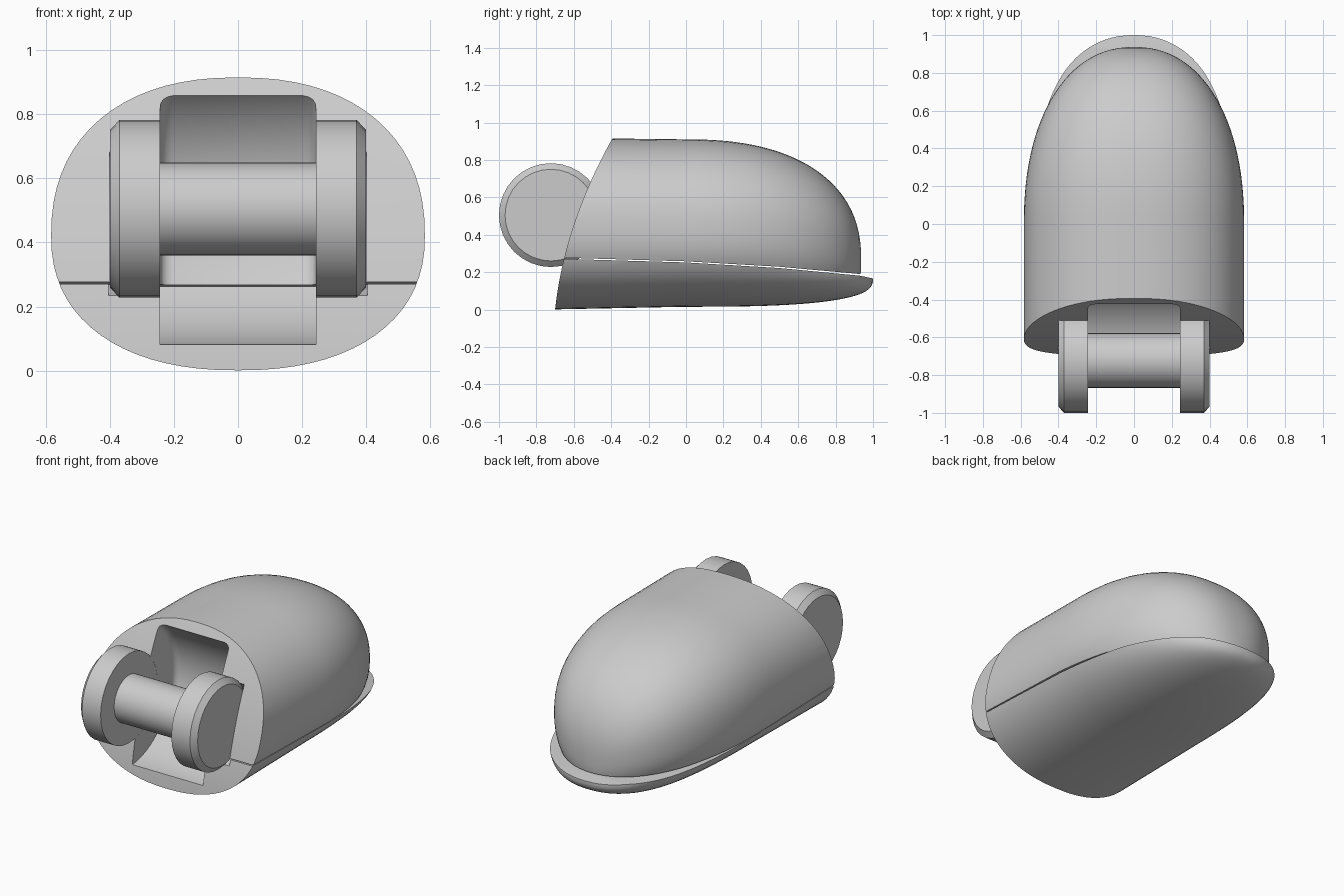
import bpy, bmesh, math

if "Cube" in bpy.data.objects:
    bpy.data.objects.remove(bpy.data.objects["Cube"], do_unlink=True)

grey = bpy.data.materials.new("light grey")
grey.use_nodes = True
grey.diffuse_color = (0.6, 0.6, 0.6, 1)
grey.node_tree.nodes["Principled BSDF"].inputs["Base Color"].default_value = (0.6, 0.6, 0.6, 1)

WIDTH = 0.583
AXLE_Y, AXLE_Z = -0.7225, 0.505


def make_object(name, rings):
    """Skin a list of equal rings and cap both ends."""
    bm = bmesh.new()
    loops = [[bm.verts.new(p) for p in ring] for ring in rings]
    count = len(loops[0])
    for a, b in zip(loops, loops[1:]):
        for i in range(count):
            j = (i + 1) % count
            bm.faces.new((a[i], a[j], b[j], b[i]))
    bm.faces.new(loops[0])
    bm.faces.new(loops[-1])
    bmesh.ops.recalc_face_normals(bm, faces=bm.faces)
    mesh = bpy.data.meshes.new(name)
    bm.to_mesh(mesh)
    bm.free()
    mesh.materials.append(grey)
    obj = bpy.data.objects.new(name, mesh)
    bpy.context.collection.objects.link(obj)
    return obj


def lathe(name, profile, segments):
    """Turn an (x, radius) profile around the axle line."""
    angles = [2 * math.pi * i / segments for i in range(segments)]
    return make_object(name, [[(x, AXLE_Y + r * math.cos(a), AXLE_Z + r * math.sin(a))
                               for a in angles] for x, r in profile])


def prism(name, outline):
    """Extrude a (y, z) outline across the whole width."""
    return make_object(name, [[(x, y, z) for y, z in outline] for x in (-1, 1)])


def select(obj):
    bpy.ops.object.select_all(action="DESELECT")
    obj.select_set(True)
    bpy.context.view_layer.objects.active = obj


def boolean(obj, cutter, operation):
    mod = obj.modifiers.new("cut", "BOOLEAN")
    mod.operation, mod.object, mod.solver = operation, cutter, "EXACT"
    select(obj)
    bpy.ops.object.modifier_apply(modifier=mod.name)
    bpy.data.objects.remove(cutter, do_unlink=True)


def smooth(obj):
    select(obj)
    bpy.ops.object.shade_smooth_by_angle(angle=math.radians(30))


def falloff(u, power):
    return max(0.0, 1 - max(u, 0.0) ** power) ** (1 / power)


def rounded_body(name, nose, heights):
    """Loft superellipse sections along y, closing to a rounded nose."""
    stations = [-0.8, -0.6, -0.4, -0.2]
    stations += [nose * math.sin(math.pi / 2 * i / 28) for i in range(28)]
    stations.append(nose * 0.9999)
    rings = []
    for y in stations:
        u = y / nose
        w = WIDTH * falloff(u, 2.2)
        low, mid, high = heights(y, u)
        ring = []
        for i in range(72):
            a = 2 * math.pi * i / 72
            c, s = math.cos(a), math.sin(a)
            x = math.copysign(abs(c) ** 0.88, c) * w
            z = math.copysign(abs(s) ** 0.88, s)
            ring.append((x, y, mid + z * (high - mid if z > 0 else mid - low)))
        rings.append(ring)
    return make_object(name, rings)


def upper_heights(y, u):
    f = falloff(u, 2.35)
    mid = 0.26 + 0.16 * f
    return mid - 0.415 * falloff(u, 3), mid, 0.26 + 0.65 * f - 0.012 * min(y, 0)


def lower_heights(y, u):
    f = falloff(u, 2.2)
    g = falloff(u, 2.8)
    mid = 0.165 + 0.255 * f ** 3
    return 0.165 - 0.15 * g + 0.02 * min(y, 0), mid, mid + 0.5 * f


def front_curve(z_from, z_to, steps=16):
    """Slanted, slightly curved front cut."""
    zs = [z_from + (z_to - z_from) * i / steps for i in range(steps + 1)]
    return [(-0.70 + 0.109 * z + 0.247 * z * z, z) for z in zs]


# Upper shell: rounded body kept above the seam and behind the front cut
upper = rounded_body("upper_shell", 0.937, upper_heights)
seam_top = [(1.1, 0.172), (0.93, 0.19), (0.5, 0.229), (0, 0.258)]
boolean(upper, prism("upper_clip", seam_top + front_curve(0.277, 1.1) + [(1.1, 1.1)]), "INTERSECT")

# Lower shell: rounded body kept below the seam, with a protruding lip
lower = rounded_body("lower_shell", 1.0, lower_heights)
seam_bottom = [(1.1, 0.15), (1.0, 0.166), (0.93, 0.181), (0.5, 0.222), (0, 0.252)]
boolean(lower, prism("lower_clip", seam_bottom + front_curve(0.271, -0.1) + [(1.1, -0.1)]), "INTERSECT")

# Round pocket behind the axle, and recesses around the end discs
H = 0.243
upper_slot = [(0.203, 0.462), (0.22, 0.458), (0.234, 0.448), (0.241, 0.435), (H, 0.418)]
upper_slot = [(-x, r) for x, r in reversed(upper_slot)] + upper_slot
lower_slot = [(-H, 0.425), (H, 0.425)]
for shell, slot, reach in ((upper, upper_slot, 0.4005), (lower, lower_slot, 0.404)):
    boolean(shell, lathe("slot_cutter", slot, 96), "DIFFERENCE")
    boolean(shell, lathe("disc_cutter", [(-reach, 0.278), (reach, 0.278)], 32), "DIFFERENCE")
    smooth(shell)

# Axle with a chamfered disc on each end
half = [(H, 0.145), (H, 0.2775), (0.37, 0.2775), (0.40, 0.245)]
axle = lathe("hinge_axle", [(-x, r) for x, r in reversed(half)] + half, 32)
smooth(axle)
